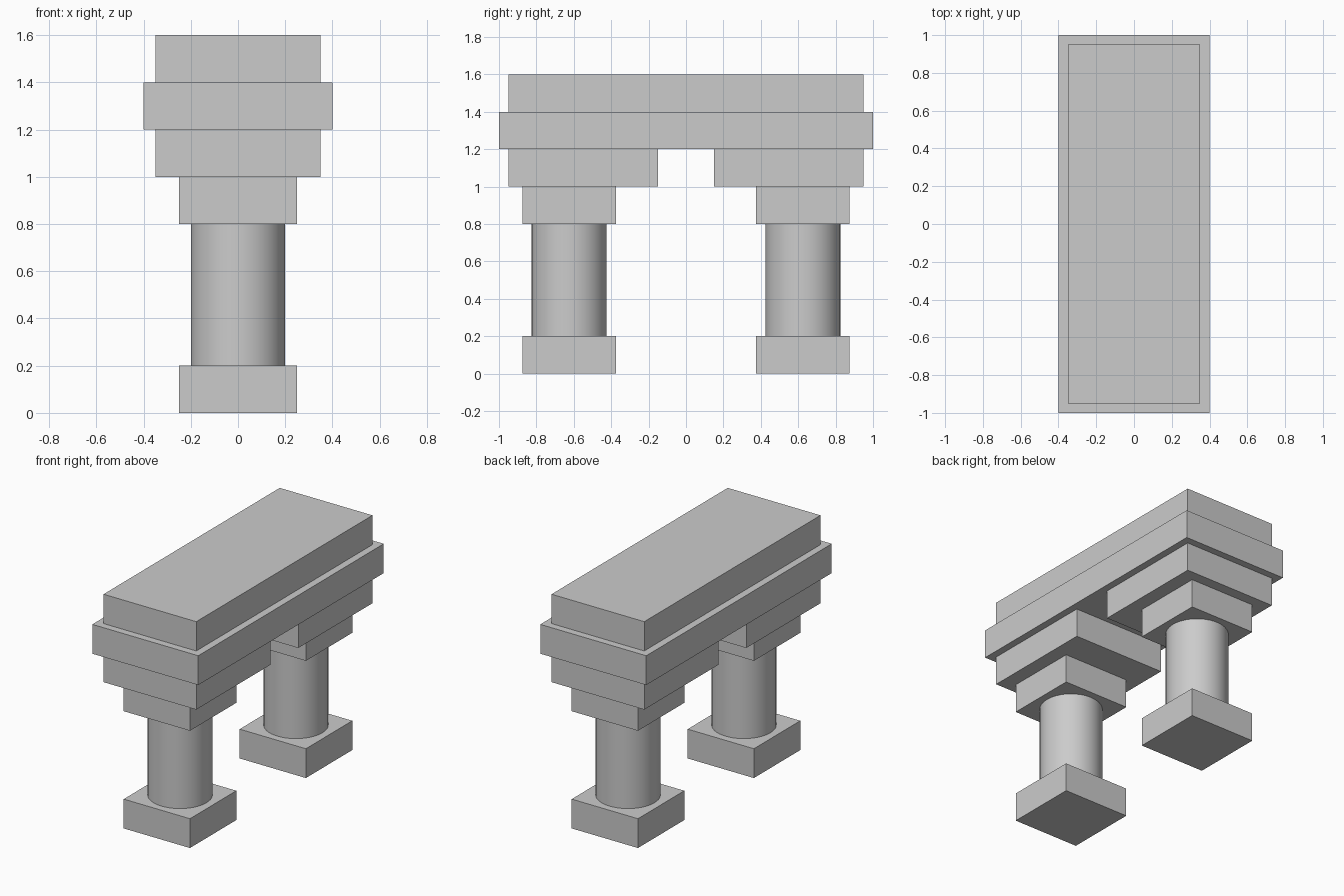
import bpy

if "Cube" in bpy.data.objects:
    bpy.data.objects.remove(bpy.data.objects["Cube"])


def box(name, x_size, y_size, z_bottom, z_top, y=0.0):
    bpy.ops.mesh.primitive_cube_add(size=1, location=(0, y, (z_bottom + z_top) / 2))
    obj = bpy.context.object
    obj.name = name
    obj.scale = (x_size, y_size, z_top - z_bottom)
    bpy.ops.object.transform_apply(location=False, rotation=False, scale=True)
    return obj


def shaft(name, radius, z_bottom, z_top, y):
    bpy.ops.mesh.primitive_cylinder_add(vertices=48, radius=radius, depth=z_top - z_bottom,
                                        location=(0, y, (z_bottom + z_top) / 2))
    obj = bpy.context.object
    obj.name = name
    bpy.ops.object.shade_smooth_by_angle()
    return obj


# Two columns, each with plinth, round shaft, capital and bracket block
for side, s in (("front", -1), ("back", 1)):
    y = s * 0.625
    box(f"{side}_plinth", 0.5, 0.5, 0.0, 0.2, y)
    shaft(f"{side}_shaft", 0.2, 0.2, 0.8, y)
    box(f"{side}_capital", 0.5, 0.5, 0.8, 1.0, y)
    box(f"{side}_bracket", 0.7, 0.8, 1.0, 1.2, s * 0.55)

# Lintel slab and upper course spanning both columns
box("lintel", 0.8, 2.0, 1.2, 1.4)
box("top_course", 0.7, 1.9, 1.4, 1.6)
